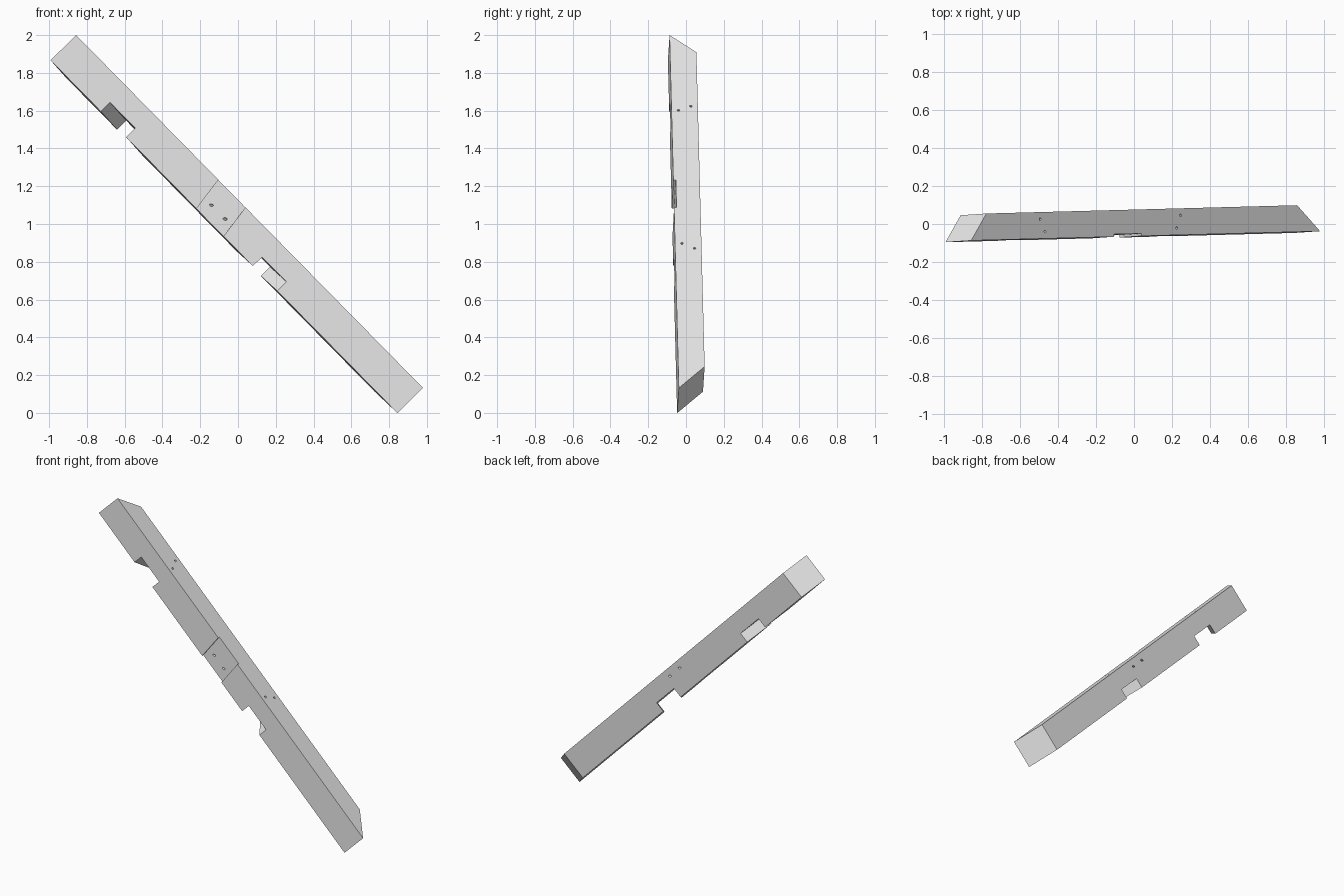
import bpy
import bmesh
from mathutils import Matrix, Vector

cube = bpy.data.objects.get("Cube")
if cube:
    bpy.data.objects.remove(cube, do_unlink=True)

LENGTH, DEPTH, HEIGHT = 2.62, 0.14, 0.19


def make_object(name, bm):
    bmesh.ops.recalc_face_normals(bm, faces=bm.faces)
    mesh = bpy.data.meshes.new(name)
    bm.to_mesh(mesh)
    bm.free()
    obj = bpy.data.objects.new(name, mesh)
    bpy.context.collection.objects.link(obj)
    return obj


def prism(name, outline, low, high, lean=0.0):
    """Extrude a plan outline (length, depth) upward, optionally leaning."""
    bm = bmesh.new()
    bottom = [bm.verts.new((u, v, low)) for u, v in outline]
    top = [bm.verts.new((u + lean, v, high)) for u, v in outline]
    bm.faces.new(bottom)
    bm.faces.new(top)
    for i in range(len(outline)):
        j = (i + 1) % len(outline)
        bm.faces.new((bottom[i], bottom[j], top[j], top[i]))
    return make_object(name, bm)


def drill(start, end, radius=0.007):
    """Cylinder between two points, a little longer at both ends."""
    start, end = Vector(start), Vector(end)
    axis = end - start
    turn = axis.to_track_quat("Z", "Y").to_matrix().to_4x4()
    bm = bmesh.new()
    bmesh.ops.create_cone(bm, cap_ends=True, segments=12, radius1=radius,
                          radius2=radius, depth=axis.length * 1.3,
                          matrix=Matrix.Translation((start + end) / 2) @ turn)
    return make_object("drill_cutter", bm)


def skew_slot(start, end, slope):
    """Slanted notch cutter through the underside of the beam."""
    near, far = -0.05, DEPTH + 0.05
    outline = [(start + slope * near, near), (end + slope * near, near),
               (end + slope * far, far), (start + slope * far, far)]
    return prism("notch_cutter", outline, -HEIGHT - 0.05, -0.122)


# Beam with mitred ends
beam = prism("timber_beam", [(0, 0), (LENGTH, 0), (LENGTH - 0.163, DEPTH),
                             (0.123, DEPTH)], -HEIGHT, 0)

# Slanted notches and a shallow lap recess on the front face
cutters = [skew_slot(0.38, 0.571, 0.94), skew_slot(1.528, 1.712, -0.82)]
cutters.append(prism("lap_cutter", [(1.106, -0.05), (1.311, -0.05),
                                    (1.311, 0.013), (1.106, 0.013)],
                     -HEIGHT - 0.03, 0.03, -0.036))

# Bolt holes above each notch
for u, v in [(0.525, 0.103), (0.557, 0.037), (1.58, 0.103), (1.546, 0.037)]:
    cutters.append(drill((u, v, 0), (u, v, -0.122)))

# Oblique bolt holes through the lap
for u in (1.144, 1.247):
    cutters.append(drill((u, 0.013, -0.12), (u + 0.13, DEPTH, -0.046)))

for cutter in cutters:
    cutter.hide_render = True
    mod = beam.modifiers.new("cut", "BOOLEAN")
    mod.operation = "DIFFERENCE"
    mod.solver = "EXACT"
    mod.object = cutter

# Bake the cuts and remove the cutters
bpy.context.view_layer.update()
graph = bpy.context.evaluated_depsgraph_get()
baked = bpy.data.meshes.new_from_object(beam.evaluated_get(graph))
beam.modifiers.clear()
beam.data = baked
for cutter in cutters:
    bpy.data.objects.remove(cutter, do_unlink=True)

# Lean the beam into place
along = Vector((0.701, 0.0187, -0.713)).normalized()
up = Vector((0.712, 0.047, 0.701))
up = (up - along * up.dot(along)).normalized()
back = up.cross(along)
frame = Matrix((along, back, up)).transposed().to_4x4()
beam.data.transform(Matrix.Translation((-0.857, -0.087, 2.0)) @ frame)

# Plain grey finish
grey = bpy.data.materials.new("plain_grey")
grey.use_nodes = True
colour = (0.8, 0.8, 0.8, 1)
grey.diffuse_color = colour
grey.node_tree.nodes["Principled BSDF"].inputs["Base Color"].default_value = colour
beam.data.materials.clear()
beam.data.materials.append(grey)
